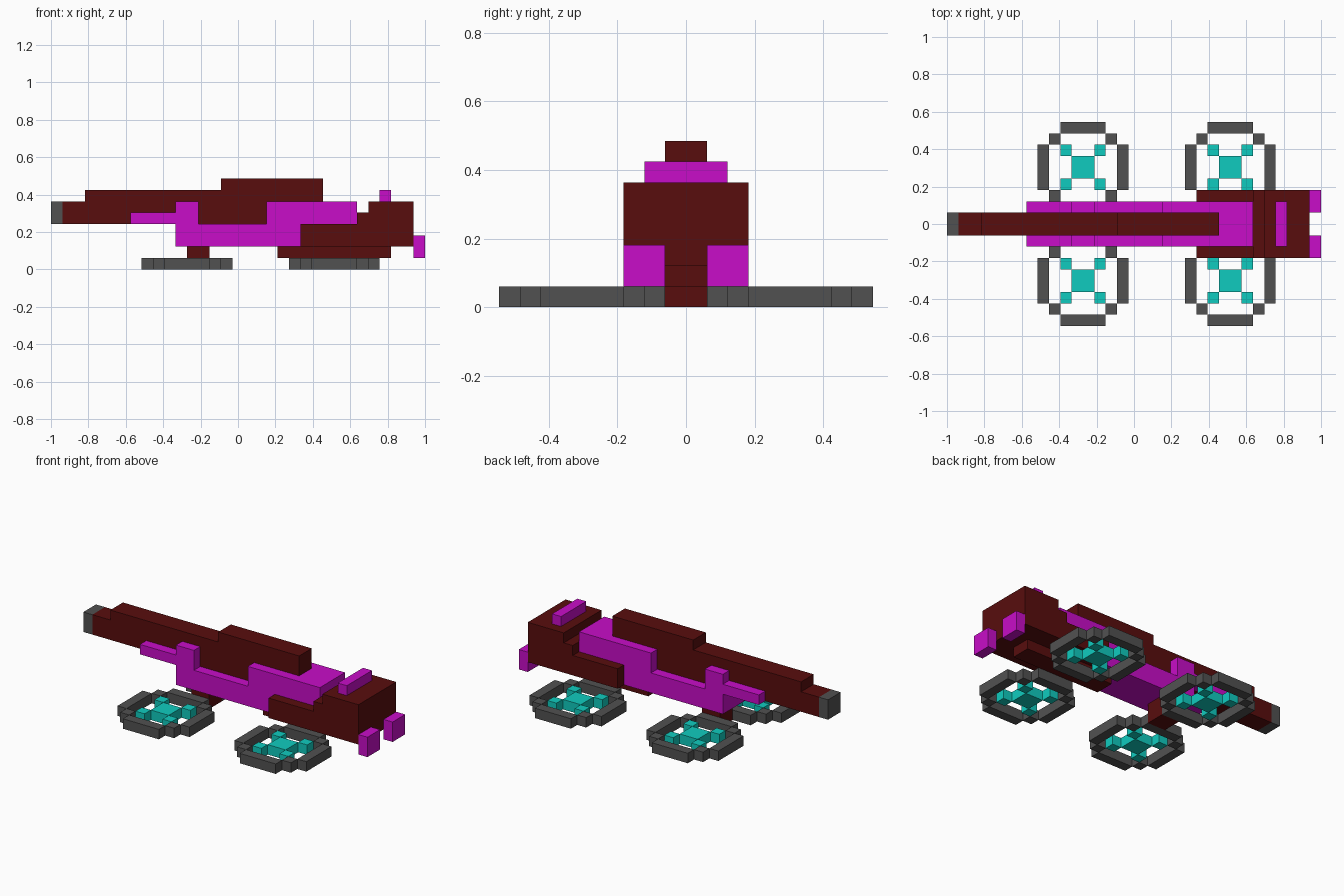
import bpy, bmesh
from mathutils import Matrix, Vector

if "Cube" in bpy.data.objects:
    bpy.data.objects.remove(bpy.data.objects["Cube"])

U = 2 / 33  # one block; x is counted from the nose, y from the centre line


def mat(name, rgb):
    m = bpy.data.materials.new(name)
    m.diffuse_color = (*rgb, 1)
    m.use_nodes = True
    m.node_tree.nodes["Principled BSDF"].inputs["Base Color"].default_value = m.diffuse_color
    return m


RED = mat("dark_red", (0.098, 0.004, 0.004))
MAGENTA = mat("magenta", (0.58, 0.004, 0.58))
GREY = mat("grey", (0.083, 0.083, 0.083))
CYAN = mat("cyan", (0.005, 0.60, 0.52))


def part(name, material, boxes):
    """Boxes as (x0, x1, y0, y1, z0, z1) in block units."""
    bm = bmesh.new()
    for x0, x1, y0, y1, z0, z1 in boxes:
        centre = Vector(((x0 + x1) / 2 - 16.5, (y0 + y1) / 2, (z0 + z1) / 2)) * U
        size = Vector((x1 - x0, y1 - y0, z1 - z0)) * U
        bmesh.ops.create_cube(bm, size=1, matrix=Matrix.Translation(centre) @ Matrix.Diagonal((*size, 1)))
    me = bpy.data.meshes.new(name)
    bm.to_mesh(me)
    bm.free()
    me.materials.append(material)
    ob = bpy.data.objects.new(name, me)
    bpy.context.collection.objects.link(ob)
    return ob


# Central spine and nose
part("nose_tip", GREY, [(0, 1, -1, 1, 4, 6)])
part("spine", RED, [(1, 24, -1, 1, 4, 6), (3, 24, -1, 1, 6, 7), (15, 24, -1, 1, 7, 8)])

# Magenta fairings
part("body", MAGENTA, [(11, 22, -2, 2, 2, 4), (11, 13, -2, 2, 4, 6), (19, 27, -2, 2, 4, 6)])
part("nose_trim", MAGENTA, [(7, 11, -2, -1, 4, 5), (7, 11, 1, 2, 4, 5)])

# Rear engine block, keel and front strut
part("engine_block", RED, [(22, 32, -3, 3, 2, 4), (27, 32, -3, 3, 4, 5), (28, 32, -3, 3, 5, 6)])
part("rear_keel", RED, [(20, 30, -1, 1, 1, 2)])
part("front_strut", RED, [(12, 14, -1, 1, 0, 2)])
part("tail_fin", MAGENTA, [(29, 30, -2, 2, 6, 7)])
part("exhausts", MAGENTA, [(32, 33, s - 1, s + 1, 1, 3) for s in (-2, 2)])

# Four flat hover rings with cyan rotors
for end, cx in (("front", 12), ("rear", 25)):
    for side, cy in (("right", -5), ("left", 5)):
        ring, rotor = [], [(cx - 1, cx + 1, cy - 1, cy + 1, 0, 1)]
        for s in (-1, 1):
            ring.append((cx + s * 3.5 - .5, cx + s * 3.5 + .5, cy - 2, cy + 2, 0, 1))
            ring.append((cx - 2, cx + 2, cy + s * 3.5 - .5, cy + s * 3.5 + .5, 0, 1))
            for t in (-1, 1):
                for group, d in ((ring, 2.5), (rotor, 1.5)):
                    x, y = cx + s * d, cy + t * d
                    group.append((x - .5, x + .5, y - .5, y + .5, 0, 1))
        part(f"{end}_{side}_ring", GREY, ring)
        part(f"{end}_{side}_rotor", CYAN, rotor)
